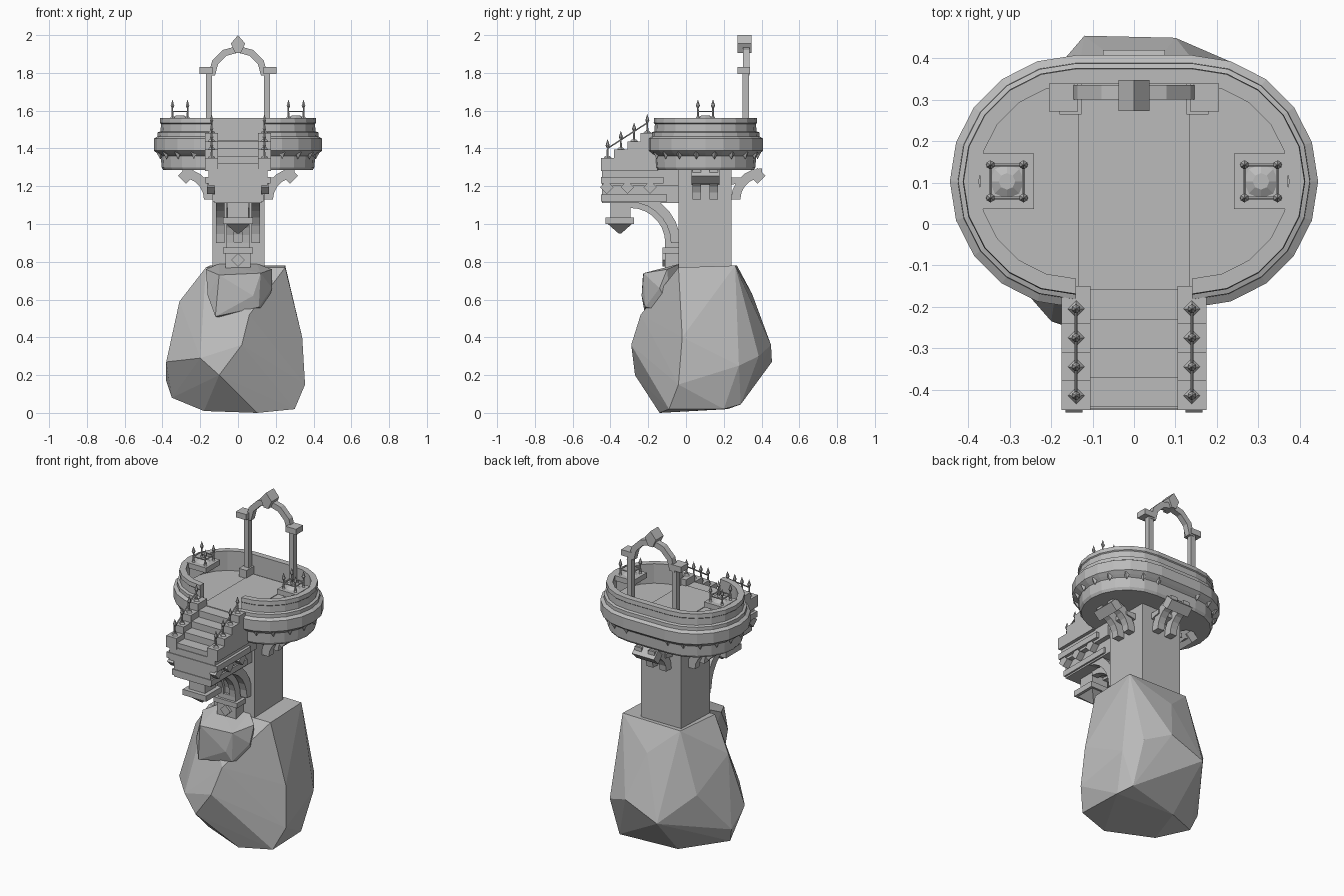
import bpy, bmesh, math
from mathutils import Matrix, Vector

if "Cube" in bpy.data.objects:
    bpy.data.objects.remove(bpy.data.objects["Cube"])

stone = bpy.data.materials.new("grey stone")
stone.use_nodes = True
stone.diffuse_color = (0.5, 0.5, 0.5, 1)
stone.node_tree.nodes["Principled BSDF"].inputs["Base Color"].default_value = stone.diffuse_color

CY = 0.103        # centre of the platform and pillar
STRAIGHT = 0.14   # half length of the platform's straight sides
FLOOR = 1.44


def finish(name, bm):
    bmesh.ops.recalc_face_normals(bm, faces=bm.faces)
    mesh = bpy.data.meshes.new(name)
    bm.to_mesh(mesh)
    bm.free()
    mesh.materials.append(stone)
    ob = bpy.data.objects.new(name, mesh)
    bpy.context.collection.objects.link(ob)
    return ob


def box(name, x, y, z, roll=None):
    """Box from (low, high) ranges, optionally rolled about an axis."""
    bm = bmesh.new()
    size = [b - a for a, b in (x, y, z)]
    mid = Vector([(a + b) / 2 for a, b in (x, y, z)])
    rot = Matrix.Rotation(math.pi / 4, 4, roll) if roll else Matrix()
    bmesh.ops.create_cube(bm, size=1, matrix=Matrix.Translation(mid) @ rot @ Matrix.Diagonal((*size, 1)))
    return finish(name, bm)


def hull(name, points):
    bm = bmesh.new()
    for p in points:
        bm.verts.new(p)
    res = bmesh.ops.convex_hull(bm, input=bm.verts)
    junk = {g for g in res["geom_interior"] + res["geom_unused"] if isinstance(g, bmesh.types.BMVert)}
    bmesh.ops.delete(bm, geom=list(junk), context='VERTS')
    return finish(name, bm)


def prism(name, outline, depth, origin=(0, 0), angle=0.0, shift=0.0):
    """Extrude a (distance, z) outline sideways, then turn it about z."""
    bm = bmesh.new()
    a, b = [[bm.verts.new((u, shift + s * depth / 2, z)) for u, z in outline] for s in (-1, 1)]
    bm.faces.new(a)
    bm.faces.new(b[::-1])
    for i in range(len(a)):
        j = (i + 1) % len(a)
        bm.faces.new((a[i], a[j], b[j], b[i]))
    bm.transform(Matrix.Translation((*origin, 0)) @ Matrix.Rotation(angle, 4, 'Z'))
    return finish(name, bm)


def arc_band(cu, cz, r0, r1, start, end, n):
    angles = [math.radians(start + (end - start) * i / n) for i in range(n + 1)]
    pts = [(cu + r1 * math.cos(t), cz + r1 * math.sin(t)) for t in angles]
    return pts + [(cu + r0 * math.cos(t), cz + r0 * math.sin(t)) for t in reversed(angles)]


def stadium(r, z, n=10):
    pts = []
    for side in (1, -1):
        for i in range(n + 1):
            t = math.pi * (i / n - 0.5) + (math.pi if side < 0 else 0)
            pts.append((side * STRAIGHT + r * math.cos(t), CY + r * math.sin(t), z))
    return pts


def sweep(name, profile, gap):
    """Carry an (offset, z) profile round the platform; gap leaves the front open."""
    bm = bmesh.new()
    loops = [[bm.verts.new(p) for p in stadium(r, z)] for r, z in profile]
    n = len(loops[0])
    pairs = list(zip(loops, loops[1:])) + ([(loops[-1], loops[0])] if gap else [])
    for a, b in pairs:
        for i in range(n - 1 if gap else n):
            j = (i + 1) % n
            bm.faces.new((a[i], a[j], b[j], b[i]))
    if gap:
        bm.faces.new([l[0] for l in loops])
        bm.faces.new([l[-1] for l in loops])
    else:
        bm.faces.new(loops[0])
        bm.faces.new(loops[-1])
    return finish(name, bm)


def cone(name, x, y, z0, z1, r0, r1, sides=4, turn=0.0):
    bm = bmesh.new()
    bmesh.ops.create_cone(bm, cap_ends=True, segments=sides, radius1=r0, radius2=r1, depth=z1 - z0,
                          matrix=Matrix.Translation((x, y, (z0 + z1) / 2)) @ Matrix.Rotation(turn, 4, 'Z'))
    return finish(name, bm)


def spike(name, x, y, z, foot):
    cone(name + "_foot", x, y, z, z + 0.01, foot, foot * 0.6)
    cone(name + "_shaft", x, y, z, z + 0.06, 0.006, 0.004, 6)
    cone(name + "_bulb", x, y, z + 0.052, z + 0.066, 0.004, 0.011, 6)
    cone(name + "_tip", x, y, z + 0.066, z + 0.1, 0.011, 0.0, 6)


def rail(name, a, b, r=0.004):
    a, b = Vector(a), Vector(b)
    bm = bmesh.new()
    rot = (b - a).to_track_quat('Z', 'Y').to_matrix().to_4x4()
    bmesh.ops.create_cone(bm, cap_ends=True, segments=5, radius1=r, radius2=r, depth=(b - a).length,
                          matrix=Matrix.Translation((a + b) / 2) @ rot)
    return finish(name, bm)


# Boulders at the bottom
hull("boulder", [
    (-.18, -.03, .01), (.1, -.14, 0), (.3, -.09, .02), (.29, .2, .02), (-.1, .22, .02), (-.35, .07, .08),
    (-.1, -.27, .2), (-.2, -.235, .29), (.02, -.29, .36), (.06, -.24, .52),
    (-.38, -.03, .27), (-.38, .1, .17), (-.31, .03, .59), (.355, -.04, .15), (.34, -.02, .4), (.32, .28, .25),
    (-.12, .455, .27), (.1, .45, .36), (.25, .385, .3), (.02, .35, .63), (-.27, .28, .42), (.25, .29, .045),
    (-.17, -.04, .77), (.25, -.04, .77), (.25, .26, .78), (-.15, .27, .78)])
hull("front_boulder", [
    (-.17, -.1, .76), (.18, -.1, .76), (.18, -.14, .66), (.11, -.215, .56), (-.12, -.215, .51), (-.16, -.18, .62),
    (-.1, -.228, .73), (.12, -.225, .74), (.08, -.235, .62), (-.06, -.1, .5), (.15, -.08, .54),
    (-.1, -.03, .79), (.1, -.03, .79)])

# Pillar
box("pillar", (-.135, .14), (-.04, .24), (.74, 1.3))

# Platform: base with floor, ring and parapet with an opening at the front
sweep("platform_base", [(.255, 1.285), (.265, 1.30), (.268, 1.36), (.268, FLOOR)], False)
sweep("parapet", [(.235, 1.36), (.268, 1.36), (.285, 1.372), (.305, 1.388), (.305, 1.452), (.286, 1.464),
                  (.285, 1.485), (.27, 1.49), (.268, 1.53), (.274, 1.535), (.272, 1.56), (.235, 1.56)], True)
box("floor_strip", (-.135, .135), (-.16, .33), (FLOOR - .02, FLOOR + .004))
for i, (x, y, z) in enumerate(stadium(.275, 1.375, 9)):
    cone(f"base_point_{i}", x, y, 1.345, 1.38, .002, .022, 4, math.atan2(y - CY, x))

# Curved brackets under the platform: right, left and back
for side, angle, reach in (("left", 0, .14), ("right", math.pi, .135), ("back", math.pi / 2, .14)):
    band = arc_band(reach + .16, 1.13, .115, .165, 90, 180, 5)
    for s in (-1, 1):
        prism(f"{side}_bracket_rib", band, .045, (0, CY), angle, s * .045)
    d, z = .275, 1.255
    prism(f"{side}_bracket_beam", [(d - .042, z), (d, z - .042), (d + .042, z), (d, z + .042)],
          .15, (0, CY), angle)
    prism(f"{side}_bracket_ledge", [(.1, 1.2), (.2, 1.22), (.2, 1.245), (.1, 1.245)], .15, (0, CY), angle)

# Stairs with stepped side walls, spikes and sloping rails
STEP = .07
for i in range(4):
    y0 = -.45 + i * STEP
    top = 1.35 + i * .044
    box(f"step_{i}", (-.11, .11), (y0 + .008, -.15), (1.28, 1.32 + i * .04))
    for s, side in ((1, "left"), (-1, "right")):
        x = sorted((s * .105, s * .175))
        box(f"{side}_stair_wall_{i}", x, (y0, -.15), (1.28, top))
        spike(f"{side}_stair_spike_{i}", s * .14, y0 + .035, top, .02)
for s, side in ((1, "left"), (-1, "right")):
    rail(f"{side}_stair_rail", (s * .14, -.415, 1.40), (s * .14, -.205, 1.535))

# Stacked courses carrying the stairs, narrowing downwards
box("stair_bed_upper", (-.155, .155), (-.446, -.04), (1.2, 1.29))
box("stair_bed_lower", (-.125, .125), (-.446, -.04), (1.11, 1.21))
box("upper_course", (-.172, .172), (-.45, -.12), (1.215, 1.25))
box("lower_course", (-.135, .135), (-.45, -.1), (1.12, 1.155))
for s in (-1, 1):
    for y in (-.42, -.31, -.19):
        box("course_stud", (s * .145 - .02, s * .145 + .02), (y - .025, y + .025), (1.17, 1.22), 'X')

# Hanging pendant
box("pendant_neck", (-.055, .055), (-.40, -.295), (1.03, 1.12))
box("pendant_cap", (-.08, .08), (-.425, -.275), (1.0, 1.035))
cone("pendant_tip", 0, -.35, .95, 1.0, .01, .09, 4, math.pi / 4)

# Ribs curving from the pillar to the stairs, on a footing block
for s in (-1, 1):
    prism("front_rib", arc_band(.295, .9, .185, .24, 90, 180, 7), .04, (0, 0), -math.pi / 2, s * .04)
    prism("front_side_rib", arc_band(.295, .9, .215, .265, 90, 180, 7), .045, (0, 0), -math.pi / 2, s * .095)
prism("front_rib_web", arc_band(.295, .9, .2, .255, 90, 180, 7), .06, (0, 0), -math.pi / 2)
box("rib_footing", (-.08, .08), (-.125, -.03), (.845, .875))
box("rib_footing_neck", (-.06, .06), (-.11, -.03), (.86, .905))
box("rib_footing_base", (-.065, .065), (-.11, -.03), (.75, .85))
box("rib_footing_stud", (-.025, .025), (-.125, -.08), (.785, .835), 'Y')

# Spiked trays held on the parapet by wedge brackets
for s, side in ((1, "left"), (-1, "right")):
    cx = s * .307
    box(f"{side}_tray", (cx - .065, cx + .065), (CY - .067, CY + .067), (1.53, 1.562))
    prism(f"{side}_tray_wedge", [(.375, FLOOR), (.375, 1.53), (.255, 1.53), (.32, 1.48)], .1, (0, CY),
          0 if s > 0 else math.pi)
    cone(f"{side}_tray_gem", cx, CY, 1.56, 1.575, .045, .02, 8)
    corners = [(cx + a * .04, CY + b * .04) for a, b in ((-1, -1), (1, -1), (1, 1), (-1, 1))]
    for i, (x, y) in enumerate(corners):
        spike(f"{side}_tray_spike_{i}", x, y, 1.56, .012)
        rail(f"{side}_tray_rail_{i}", (x, y, 1.595), (*corners[i - 1], 1.595))

# Arch at the back of the platform
for s, side in ((1, "left"), (-1, "right")):
    box(f"{side}_arch_post", sorted((s * .137, s * .17)), (.3, .333), (FLOOR - .02, 1.81))
    box(f"{side}_arch_foot", sorted((s * .127, s * .18)), (.265, .34), (FLOOR - .02, 1.49))
    box(f"{side}_arch_capital", sorted((s * .135, s * .205)), (.272, .34), (1.795, 1.83))
prism("arch", arc_band(0, 1.785, .122, .158, 0, 180, 6), .035, (0, .318))
prism("arch_keystone", [(-.038, 1.955), (-.015, 1.905), (.015, 1.905), (.038, 1.955), (0, 2.0)], .075, (0, .31))
